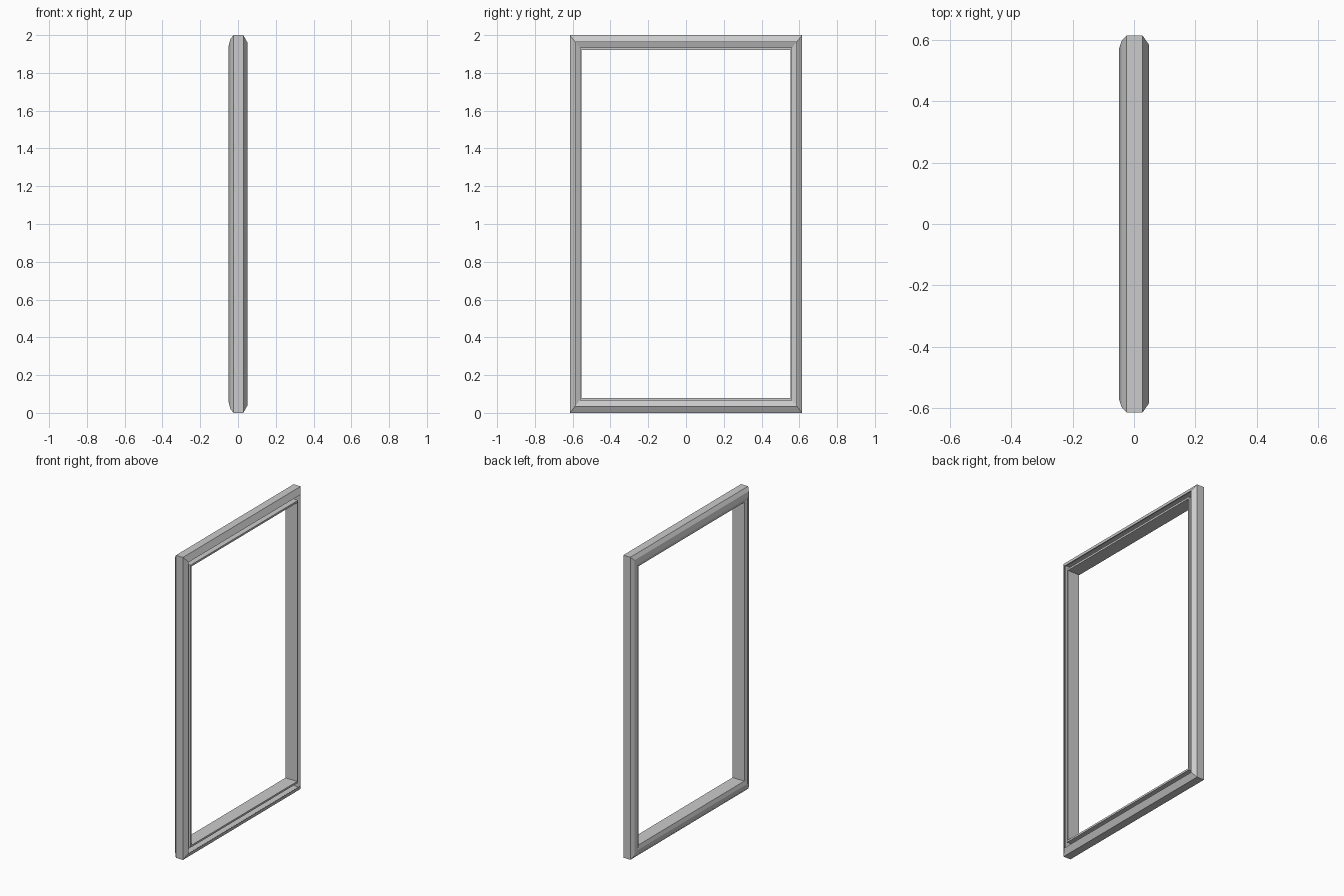
import bpy, bmesh

if "Cube" in bpy.data.objects:
    bpy.data.objects.remove(bpy.data.objects["Cube"])

HALF_Y, HEIGHT = 0.615, 2.0
Z_SCALE = 1.25  # rails are slightly deeper than stiles

# closed cross-section: (x, inset from the outer edge)
profile = [
    (-0.024, 0.0), (0.028, 0.0), (0.049, 0.030),       # outer band and chamfer
    (0.020, 0.012), (-0.020, 0.012), (-0.038, 0.053),  # groove
    (0.047, 0.053), (0.047, 0.063),                    # inner lip
    (-0.040, 0.063), (-0.049, 0.044), (-0.041, 0.018), # rounded face
]

# sweep the section around the rectangle with mitred corners
bm = bmesh.new()
rings = []
for sy, top in ((-1, 0), (1, 0), (1, 1), (-1, 1)):
    ring = []
    for x, d in profile:
        dz = d * Z_SCALE
        ring.append(bm.verts.new((x, sy * (HALF_Y - d), HEIGHT - dz if top else dz)))
    rings.append(ring)
n = len(profile)
for i in range(4):
    a, b = rings[i], rings[(i + 1) % 4]
    for j in range(n):
        k = (j + 1) % n
        bm.faces.new((a[j], b[j], b[k], a[k]))
bmesh.ops.recalc_face_normals(bm, faces=bm.faces)

mesh = bpy.data.meshes.new("window_frame")
bm.to_mesh(mesh)
bm.free()
frame = bpy.data.objects.new("window_frame", mesh)
bpy.context.collection.objects.link(frame)
